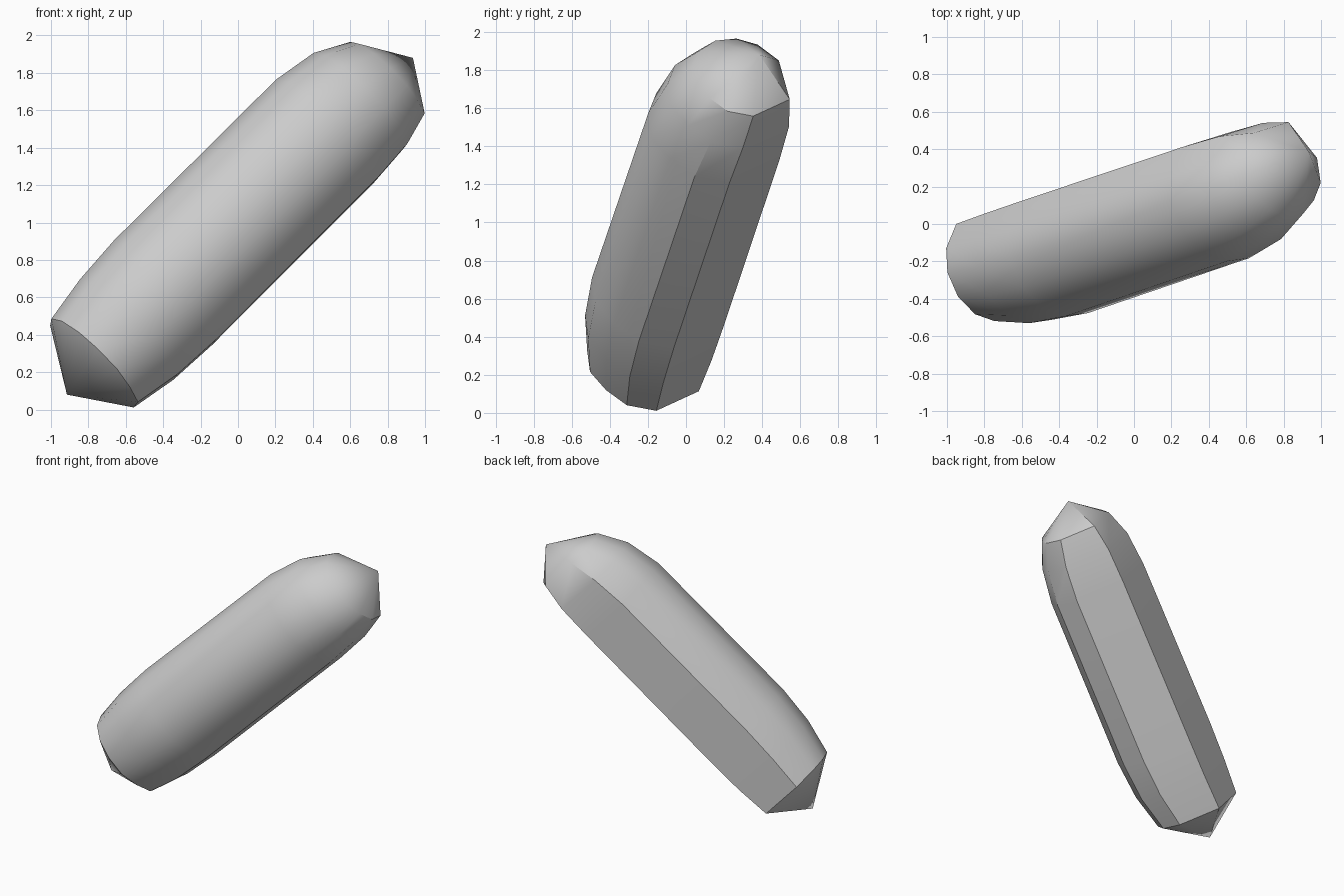
import bpy, bmesh, math
from mathutils import Vector, Matrix

cube = bpy.data.objects.get("Cube")
if cube:
    bpy.data.objects.remove(cube, do_unlink=True)

# Single flat colour
grey = bpy.data.materials.new("light_grey")
grey.use_nodes = True
colour = (0.6, 0.6, 0.6, 1)
grey.diffuse_color = colour
grey.node_tree.nodes["Principled BSDF"].inputs["Base Color"].default_value = colour

# Tilted frame: length along the body, side and back across it
length = Vector((1, 0.335, 1)).normalized()
side = Vector((1, 0, -1)).normalized()
back = length.cross(side).normalized()
if back.y < 0:
    back.negate()
centre = Vector((0, 0, 1))


def place(t, u, v):
    return centre + length * t + side * u + back * v


# Cross-section: rounded front, two wide flats behind
section = [(.297, .093), (.127, .29), (-.148, .231), (-.24, .116),
           (-.258, .002), (-.216, -.112), (-.124, -.195), (-.007, -.227),
           (.12, -.214), (.219, -.14), (.293, -.044)]

# Stations: position along body, scale, side shift, back shift
stations = [(-1.1, 1.165, -.041, -.008), (-.845, 1.32, -.042, -.045),
            (-.565, 1.38, -.045, -.06), (.69, 1.37, -.043, -.057),
            (.945, 1.265, -.029, -.035), (1.139, 1, 0, 0)]

bm = bmesh.new()
rings = [[bm.verts.new(place(t, u * s + du, v * s + dv)) for u, v in section]
         for t, s, du, dv in stations]
count = len(section)

# Body walls
for low, high in zip(rings, rings[1:]):
    for i in range(count):
        j = (i + 1) % count
        bm.faces.new((low[i], low[j], high[j], high[i]))

# Pointed ends
for ring, tip in ((rings[0], (-1.32, .004, .056)), (rings[-1], (1.338, .039, .079))):
    apex = bm.verts.new(place(*tip))
    for i in range(count):
        bm.faces.new((ring[i], ring[(i + 1) % count], apex))

bmesh.ops.recalc_face_normals(bm, faces=bm.faces)
mesh = bpy.data.meshes.new("pointed_capsule")
bm.to_mesh(mesh)
bm.free()
mesh.materials.append(grey)
body = bpy.data.objects.new("pointed_capsule", mesh)
bpy.context.collection.objects.link(body)

bpy.ops.object.select_all(action='DESELECT')
body.select_set(True)
bpy.context.view_layer.objects.active = body
bpy.ops.object.shade_smooth_by_angle(angle=math.radians(35))
